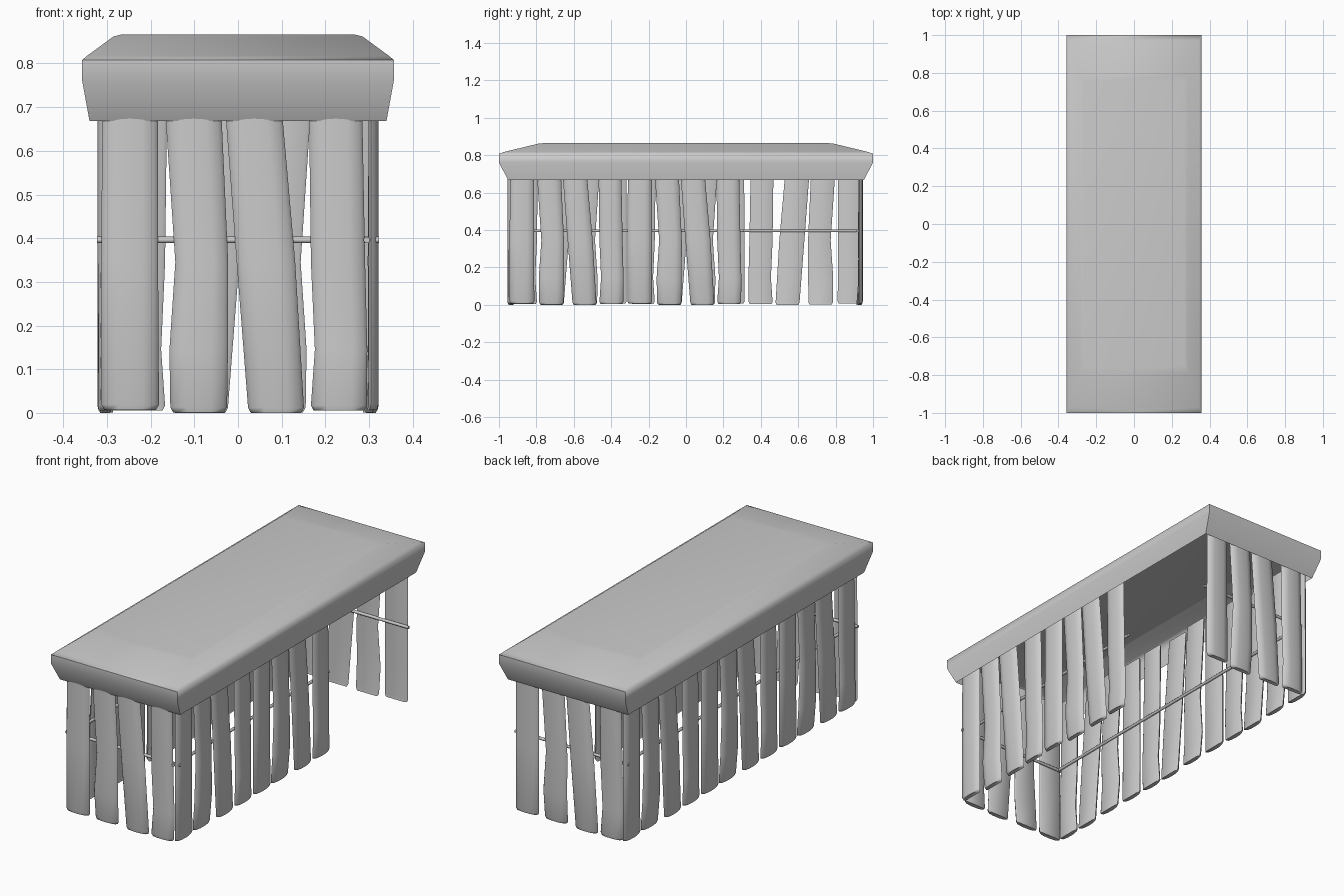
import bpy, bmesh, math
from mathutils import Matrix, Vector

if "Cube" in bpy.data.objects:
    bpy.data.objects.remove(bpy.data.objects["Cube"])


def finish(bm, name, angle, mat=Matrix()):
    bmesh.ops.recalc_face_normals(bm, faces=bm.faces)
    me = bpy.data.meshes.new(name)
    bm.to_mesh(me)
    bm.free()
    ob = bpy.data.objects.new(name, me)
    ob.matrix_world = mat
    bpy.context.collection.objects.link(ob)
    bpy.ops.object.select_all(action='DESELECT')
    ob.select_set(True)
    bpy.context.view_layer.objects.active = ob
    bpy.ops.object.shade_smooth_by_angle(angle=math.radians(angle))
    return ob


def loft(bm, rings, cap_start=True, cap_end=True):
    vs = [[bm.verts.new(p) for p in r] for r in rings]
    n = len(vs[0])
    for a, b in zip(vs, vs[1:]):
        for i in range(n):
            bm.faces.new((a[i], a[(i + 1) % n], b[(i + 1) % n], b[i]))
    if cap_start:
        bm.faces.new(vs[0])
    if cap_end:
        bm.faces.new(vs[-1])


# Hollow countertop, open underneath: (half x, half y, z)
bm = bmesh.new()
levels = [(.340, .952, .668), (.357, 1, .762), (.357, 1, .808), (.345, .972, .818),
          (.285, .79, .862), (.268, .75, .866)]
loft(bm, [[(-x, -y, z), (x, -y, z), (x, y, z), (-x, y, z)] for x, y, z in levels],
     cap_start=False)
finish(bm, "countertop", 60)

# Plank cross-section: (across in widths, depth behind the outer face)
SECTION = [(-.5, .018), (-.43, .006), (-.22, .001), (0, 0), (.22, .001), (.43, .006),
           (.5, .018), (.44, .023), (-.44, .023)]

# Four plank shapes, each a list of (z, centre, width, inward offset)
PLANKS = [
    [(.012, -.247, .132, 0), (.35, -.248, .130, 0), (.67, -.247, .128, 0), (.77, -.247, .126, 0)],
    [(.006, -.090, .130, .010), (.15, -.090, .134, 0), (.35, -.083, .121, .002),
     (.67, -.101, .128, 0), (.78, -.107, .126, 0)],
    [(.005, .087, .128, .003), (.35, .064, .134, 0), (.67, .038, .130, 0), (.76, .030, .128, 0)],
    [(.010, .231, .128, 0), (.15, .236, .120, .002), (.35, .229, .124, 0),
     (.67, .224, .122, 0), (.775, .222, .120, 0)],
]


def plank_group(name, angle, along, out):
    # Four planks in a row, facing outward at the given heading
    mat = Matrix.Rotation(math.radians(angle), 4, 'Z') @ Matrix.Translation((along, -out, 0))
    bm = bmesh.new()
    for spec in PLANKS:
        z, c, w, d = spec[0]
        spec = [(z, c, w * .90, d + .003), (z + .012, c, w, d)] + spec[1:]
        loft(bm, [[(c + u * w, d + v, z) for u, v in SECTION] for z, c, w, d in spec])
    finish(bm, name, 65, mat)


plank_group("front_planks", 0, 0, .955)
plank_group("back_planks", 180, 0, .945)
for i, a in enumerate((-.63, 0, .63)):
    plank_group(f"left_planks_{i}", -90, a, .322)
    if i < 2:  # doorway gap at the back of the right side
        plank_group(f"right_planks_{i}", 90, a, .322)


def rail(name, a, b, r=.0075):
    a, b = Vector(a), Vector(b)
    bm = bmesh.new()
    bmesh.ops.create_cone(bm, cap_ends=True, segments=10, radius1=r, radius2=r,
                          depth=(b - a).length)
    rot = (b - a).to_track_quat('Z', 'Y').to_matrix().to_4x4()
    finish(bm, name, 40, Matrix.Translation((a + b) / 2) @ rot)


# Support rails behind the planks
Z = .396
rail("front_rail", (-.323, -.927, Z), (.323, -.927, Z))
rail("back_rail", (-.323, .917, Z), (.323, .917, Z))
rail("left_rail", (-.295, -.945, Z), (-.295, .925, Z))
rail("right_rail", (.295, -.945, Z), (.295, .31, Z))

# Rest the lowest plank ends on the ground
bpy.context.view_layer.update()
objs = list(bpy.context.scene.objects)
low = min((o.matrix_world @ v.co).z for o in objs for v in o.data.vertices)
for o in objs:
    if "planks" in o.name:
        o.location.z -= low
